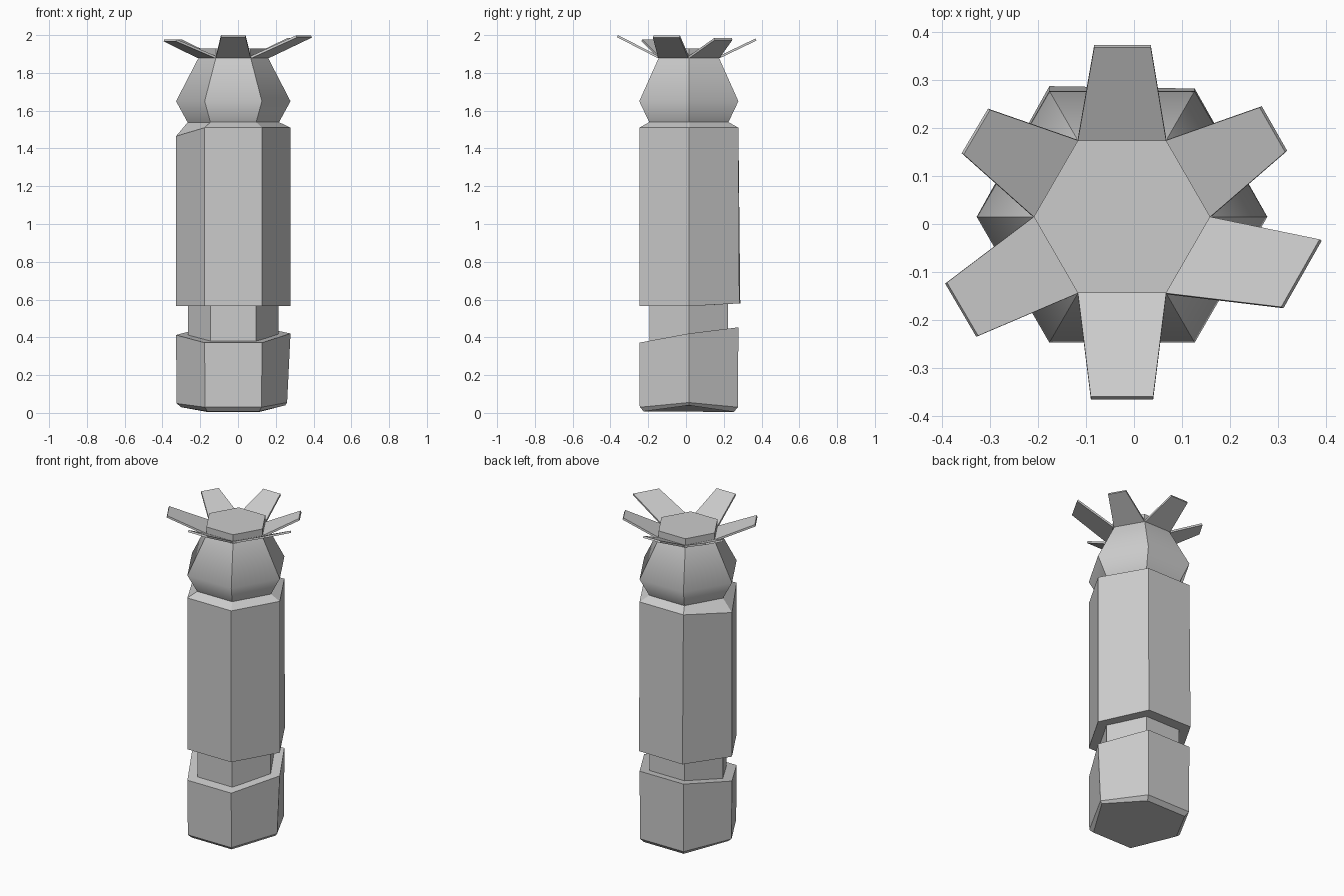
import bpy, bmesh, math
from mathutils import Vector

if "Cube" in bpy.data.objects:
    bpy.data.objects.remove(bpy.data.objects["Cube"])

CX, CY = -0.025, 0.015


def hexring(r, z, dz=None, move=None):
    """Six points, vertex 0 on +x; dz and move adjust single corners."""
    pts = []
    for i in range(6):
        a = math.radians(60 * i)
        x, y = CX + r * math.cos(a), CY + r * math.sin(a)
        zz = z(x, y) if callable(z) else z
        if dz:
            zz += dz.get(i, 0)
        if move and i in move:
            x, y = x + move[i][0], y + move[i][1]
        pts.append((x, y, zz))
    return pts


def loft(name, rings):
    """Closed hexagonal solid through a stack of rings."""
    bm = bmesh.new()
    vs = [[bm.verts.new(p) for p in ring] for ring in rings]
    for a, b in zip(vs, vs[1:]):
        for i in range(6):
            j = (i + 1) % 6
            bm.faces.new((a[i], a[j], b[j], b[i]))
    bm.faces.new(vs[0][::-1])
    bm.faces.new(vs[-1])
    bmesh.ops.recalc_face_normals(bm, faces=bm.faces)
    me = bpy.data.meshes.new(name)
    bm.to_mesh(me)
    bm.free()
    ob = bpy.data.objects.new(name, me)
    bpy.context.collection.objects.link(ob)
    return ob


# Foot block with a slanted top and a slightly worn underside
def slant(x, y):
    return 0.41 + 0.155 * y


low = {0: 0.025, 3: 0.02}
loft("foot", [
    hexring(0.275, 0.0, {0: 0.04, 3: 0.03, 1: 0.005, 2: 0.005, 4: 0.008, 5: 0.008}),
    hexring(0.300, 0.03, low, {0: (-0.015, 0)}),
    hexring(0.303, slant, {0: 0.008}),
])

# Narrow neck
loft("neck", [hexring(0.24, lambda x, y: slant(x, y) - 0.02), hexring(0.24, 0.58)])

# Main shaft with a chamfered shoulder and one chipped corner
loft("shaft", [
    hexring(0.303, 0.565, {1: 0.015, 2: 0.015}, {1: (0, 0.005), 2: (0, 0.01)}),
    hexring(0.303, 1.51, {3: -0.045}),
    hexring(0.24, 1.54),
])

# Bulb, smooth from ring to ring with sharp vertical ridges
bulb = loft("bulb", [hexring(0.24, 1.535), hexring(0.303, 1.65), hexring(0.184, 1.88)])
me = bulb.data
for p in me.polygons:
    p.use_smooth = len(p.vertices) == 4
for e in me.edges:
    a, b = (me.vertices[i].co.z for i in e.vertices)
    e.use_edge_sharp = abs(a - b) > 0.01 or abs(a - 1.65) > 0.05

# Cap above the leaves
loft("cap", [hexring(0.184, 1.875), hexring(0.184, 1.93)])

# Leaves: tip corner, tip corner, tip height; leaf i sits on cap edge i
tips = [
    ((0.315, 0.150), (0.262, 0.243), 1.985),
    ((0.035, 0.368), (-0.083, 0.368), 1.982),
    ((-0.300, 0.238), (-0.355, 0.145), 1.978),
    ((-0.390, -0.122), (-0.325, -0.233), 1.978),
    ((-0.090, -0.360), (0.040, -0.360), 2.0),
    ((0.307, -0.173), (0.387, -0.032), 1.998),
]
root = [Vector(p) for p in hexring(0.184, 1.889)]
for i, (p, q, h) in enumerate(tips):
    top = [root[i], Vector((*p, h)), Vector((*q, h)), root[(i + 1) % 6]]
    n = (top[1] - top[0]).cross(top[3] - top[0]).normalized()
    bottom = [v - n * 0.012 for v in top]
    me = bpy.data.meshes.new(f"leaf_{i + 1}")
    sides = [(k, k + 4, (k + 1) % 4 + 4, (k + 1) % 4) for k in range(4)]
    me.from_pydata(top + bottom, [], [(0, 1, 2, 3), (7, 6, 5, 4)] + sides)
    bpy.context.collection.objects.link(bpy.data.objects.new(me.name, me))
